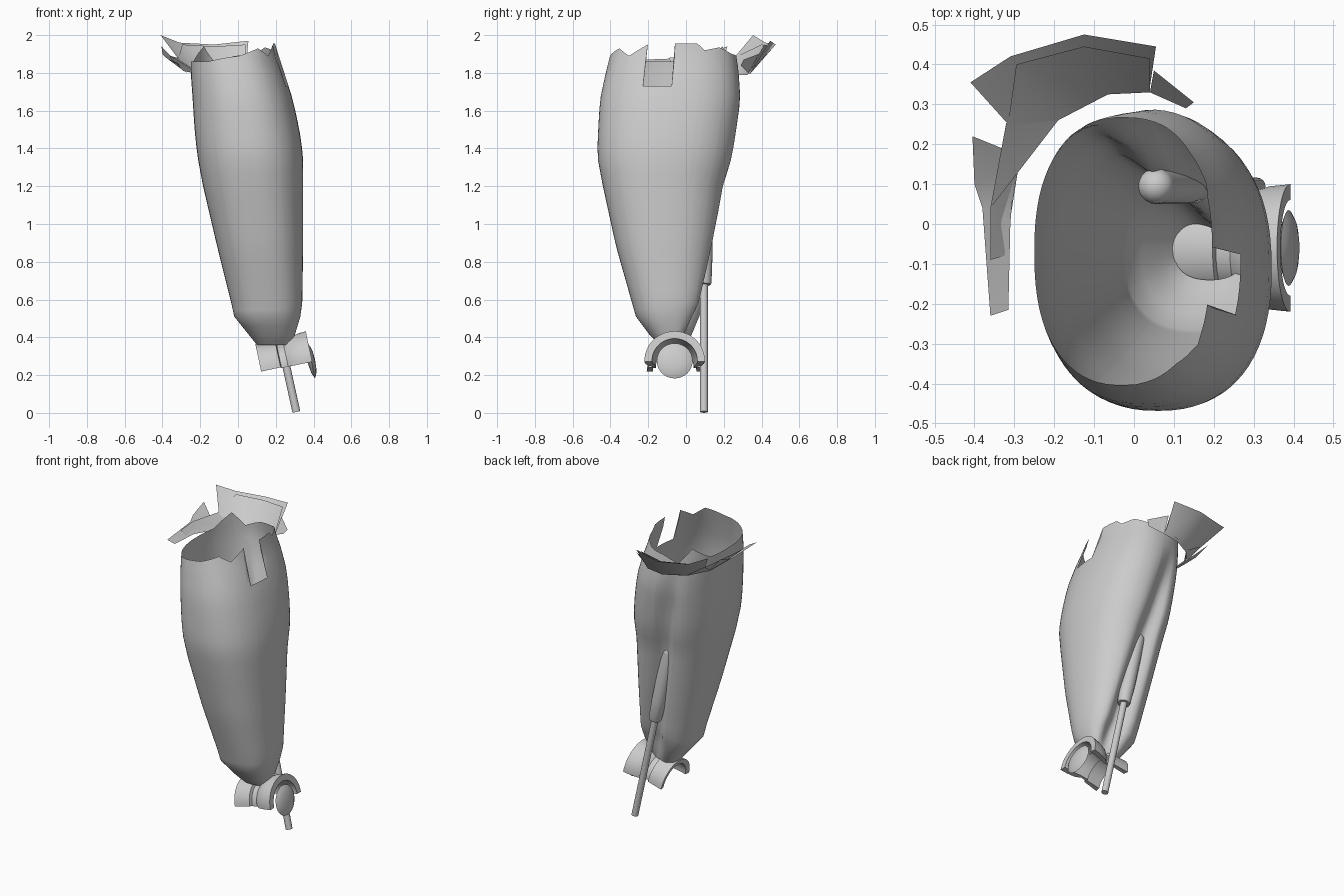
import bpy, bmesh
from math import sin, cos, pi, atan2, radians, exp
from mathutils import Vector, Matrix

if "Cube" in bpy.data.objects:
    bpy.data.objects.remove(bpy.data.objects["Cube"])


def make(name, verts, faces, smooth=35):
    me = bpy.data.meshes.new(name)
    me.from_pydata([tuple(v) for v in verts], [], faces)
    bm = bmesh.new()
    bm.from_mesh(me)
    bmesh.ops.recalc_face_normals(bm, faces=bm.faces)
    bm.to_mesh(me)
    bm.free()
    ob = bpy.data.objects.new(name, me)
    bpy.context.collection.objects.link(ob)
    if smooth:
        bpy.ops.object.select_all(action='DESELECT')
        ob.select_set(True)
        bpy.context.view_layer.objects.active = ob
        bpy.ops.object.shade_smooth_by_angle(angle=radians(smooth))
    return ob


def lerp_table(table, k):
    if k <= table[0][0]:
        return table[0][1:]
    for a, b in zip(table, table[1:]):
        if k <= b[0]:
            f = (k - a[0]) / (b[0] - a[0])
            return tuple(p + (q - p) * f for p, q in zip(a[1:], b[1:]))
    return table[-1][1:]


# --- calf shell: (z, x min, x max, y min, y max, depth of rear groove)
SECT = [(0.36, .10, .28, -.14, .01, .03), (0.41, .06, .30, -.19, .04, .05),
        (0.51, -.02, .33, -.265, .08, .075), (0.58, -.035, .34, -.285, .105, .08),
        (0.88, -.11, .345, -.37, .155, .08), (1.2, -.185, .345, -.44, .205, .07),
        (1.36, -.215, .345, -.47, .25, .065), (1.5, -.23, .325, -.465, .27, .055),
        (1.66, -.24, .29, -.455, .29, .03), (1.8, -.25, .245, -.425, .28, .005),
        (1.9, -.25, .205, -.40, .265, 0), (1.96, -.25, .195, -.385, .255, 0)]
N = 2.35


def spow(v, e):
    return abs(v) ** e * (1 if v >= 0 else -1)


def shell_point(t, z):
    x0, x1, y0, y1, d = lerp_table(SECT, z)
    x = (x0 + x1) / 2 + (x1 - x0) / 2 * spow(cos(t), 2 / N)
    y = (y0 + y1) / 2 + (y1 - y0) / 2 * spow(sin(t), 2 / N)
    if sin(t) > 0:      # groove follows the slanted piston
        y -= d * exp(-((x - (.31 - .22 * z)) / .06) ** 2) * min(1, sin(t) * 2)
    return Vector((x, y, z))


# broken rim: points seen from above with their height
RIM = [(.2, -.06, 1.955), (.2, .07, 1.955), (.19, .11, 1.92), (.15, .19, 1.935),
       (.08, .25, 1.90), (-.02, .265, 1.89), (-.12, .23, 1.85), (-.17, .18, 1.94),
       (-.24, .08, 1.86), (-.25, -.2, 1.86), (-.16, -.34, 1.86), (0, -.39, 1.89),
       (.11, -.37, 1.93), (.16, -.31, 1.89), (.2, -.217, 1.95), (.2, -.212, 1.73),
       (.2, -.066, 1.73)]
rim = []
for x, y, z in RIM:
    t = atan2(spow((y + .067) / .333, N / 2), spow((x + .025) / .225, N / 2))
    rim.append((t % (2 * pi), z))
rim.sort()
rim = [(rim[-1][0] - 2 * pi, rim[-1][1])] + rim + [(rim[0][0] + 2 * pi, rim[0][1])]
ts = sorted([2 * pi * i / 72 + .001 for i in range(72)] + [r[0] for r in rim[1:-1]])
low = [.36, .385, .41, .46, .51, .545, .58] + [.58 + 1.1 * i / 16 for i in range(1, 17)]
verts, faces = [], []
rows = len(low) + 4
for t in ts:
    top = lerp_table(rim, t)[0]
    zs = low + [1.68 + (top - 1.68) * k / 4 for k in range(1, 5)]
    verts += [shell_point(t, z) for z in zs]
n = len(ts)
for i in range(n):
    j = (i + 1) % n
    for k in range(rows - 1):
        faces.append((i * rows + k, j * rows + k, j * rows + k + 1, i * rows + k + 1))
make("calf_shell", verts, faces, 50)


# --- torn collar fragments behind the rim
def strip(name, lower, upper):
    m = len(lower)
    make(name, lower + upper, [(i, i + 1, m + i + 1, m + i) for i in range(m - 1)], 30)


strip("collar_outer",
      [(.04, .345, 1.81), (-.065, .34, 1.795), (-.20, .275, 1.80), (-.32, .255, 1.88)],
      [(.055, .445, 1.97), (-.125, .475, 1.95), (-.31, .42, 1.96), (-.41, .355, 2.0)])
strip("collar_inner",
      [(.04, .33, 1.80), (-.065, .325, 1.79), (-.19, .26, 1.79), (-.29, .15, 1.81)],
      [(.04, .415, 1.95), (-.125, .445, 1.94), (-.295, .40, 1.95), (-.315, .255, 1.88)])
strip("collar_tail", [(.04, .33, 1.80), (.13, .29, 1.84)],
      [(.05, .385, 1.90), (.15, .305, 1.87)])
strip("collar_side_outer",
      [(-.27, .165, 1.80), (-.30, .12, 1.82), (-.31, .0, 1.84), (-.315, -.215, 1.85)],
      [(-.405, .22, 1.94), (-.40, .10, 1.90), (-.38, .04, 1.88), (-.36, -.23, 1.87)])
strip("collar_side_inner",
      [(-.19, .26, 1.79), (-.29, .14, 1.81), (-.325, -.08, 1.85)],
      [(-.32, .255, 1.88), (-.36, .04, 1.89), (-.36, -.09, 1.88)])


# --- turned parts: closed or open (s, r) profile spun round an axis
def turn(name, profile, origin, axis, a0=0, a1=360, seg=32, closed=False, smooth=35):
    axis = Vector(axis).normalized()
    e1 = Vector((0, 1, 0))
    e2 = axis.cross(e1) * (1 if axis.x > .5 else -1)
    full = a1 - a0 == 360
    cols = seg if full else seg + 1
    m = len(profile)
    vs, fs = [], []
    for i in range(cols):
        a = radians(a0 + (a1 - a0) * i / seg)
        vs += [Vector(origin) + axis * s + (e1 * cos(a) + e2 * sin(a)) * r for s, r in profile]
    for i in range(seg):
        j = (i + 1) % cols
        for k in range(m if closed else m - 1):
            l = (k + 1) % m
            fs.append((i * m + k, j * m + k, j * m + l, i * m + l))
    if closed and not full:
        fs += [tuple(range(m)), tuple((cols - 1) * m + k for k in range(m))]
    ob = make(name, vs, fs, 0)
    bm = bmesh.new()
    bm.from_mesh(ob.data)
    bmesh.ops.remove_doubles(bm, verts=bm.verts, dist=1e-5)
    bmesh.ops.recalc_face_normals(bm, faces=bm.faces)
    bm.to_mesh(ob.data)
    bm.free()
    bpy.ops.object.select_all(action='DESELECT')
    ob.select_set(True)
    bpy.context.view_layer.objects.active = ob
    bpy.ops.object.shade_smooth_by_angle(angle=radians(smooth))
    return ob


# ankle joint: two half-round guards and a domed cap on a tilted axis
TILT = radians(12)
AX = (cos(TILT), 0, sin(TILT))
C = (.245, -.06, .245)
# spin direction puts the half-turn on the upper side
e2z = Vector(AX).cross(Vector((0, 1, 0))).z
A0, A1 = (0, 180) if e2z > 0 else (180, 360)
turn("ankle_guard_inner", [(-.125, .148), (-.02, .138), (-.015, .115), (-.12, .115)],
     C, AX, A0, A1, 20, True)
turn("ankle_guard_outer", [(-.018, .118), (.02, .118), (.05, .142), (.10, .155), (.15, .16),
                           (.15, .12), (.10, .118), (.04, .105), (-.018, .10)],
     C, AX, A0 - 2, A1 + 2, 24, True)
turn("ankle_cap", [(.125, 0), (.132, .06), (.146, .095), (.157, .075), (.164, .045), (.167, 0)],
     C, AX, smooth=60)

# --- piston: thin rod sliding into a thick domed cylinder
PA = Vector((-.22, 0, 1)).normalized()
foot = (.309, .095, .005)
turn("piston_rod", [(0, 0), (0, .021), (.72, .021)], foot, PA, seg=16)
dome = [(1.18 + .045 * sin(a * pi / 12), .045 * cos(a * pi / 12)) for a in range(7)]
turn("piston_cylinder", [(.69, 0), (.69, .036), (.70, .04), (.84, .045)] + dome,
     foot, PA, seg=20)
